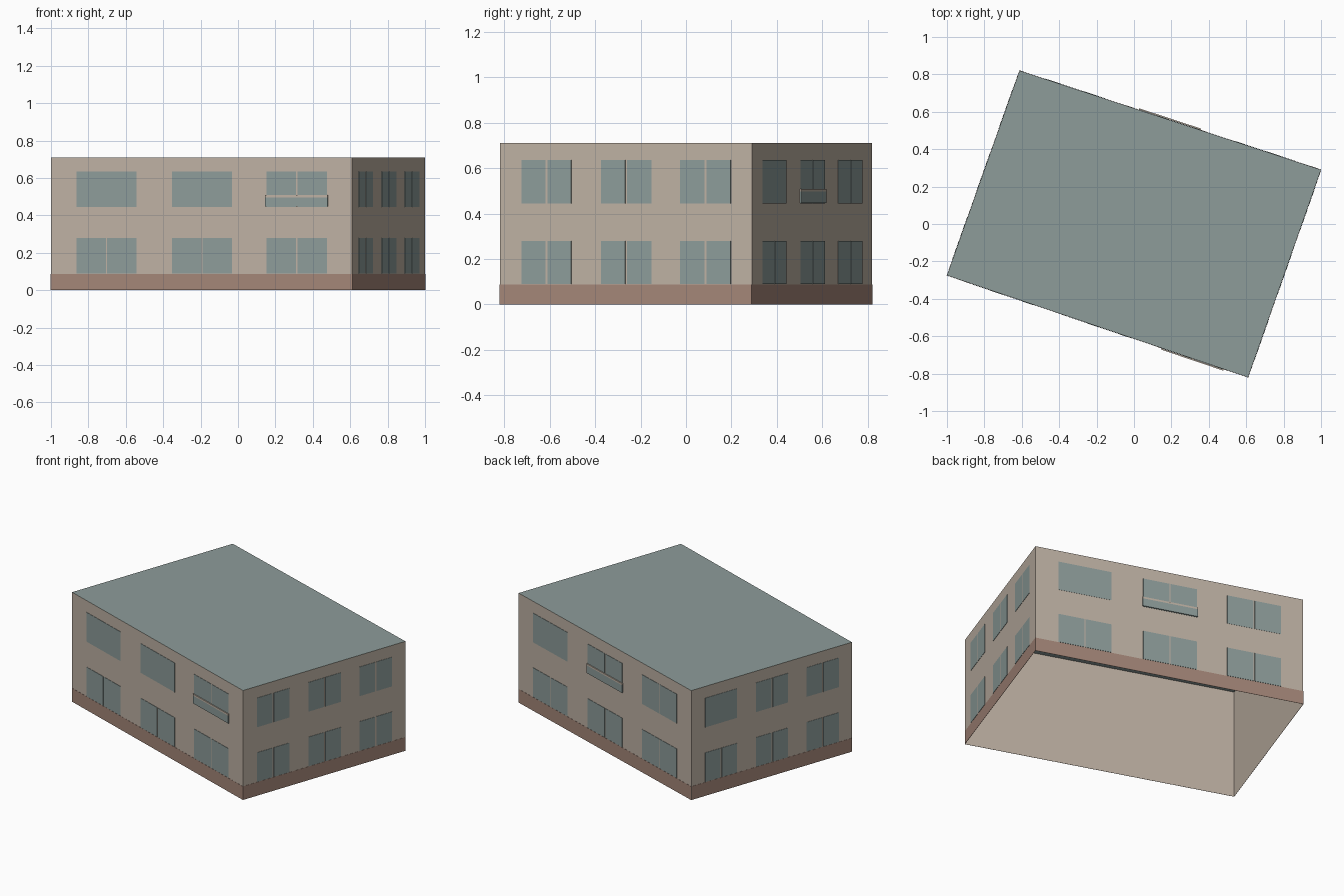
import bpy
import bmesh
from mathutils import Matrix, Vector

cube = bpy.data.objects.get("Cube")
if cube:
    bpy.data.objects.remove(cube, do_unlink=True)


def material(name, rgb):
    """Flat material from 0-255 display values."""
    linear = [((c / 255 + 0.055) / 1.055) ** 2.4 for c in rgb] + [1]
    mat = bpy.data.materials.new(name)
    mat.use_nodes = True
    mat.diffuse_color = linear
    mat.node_tree.nodes["Principled BSDF"].inputs["Base Color"].default_value = linear
    return mat


BEIGE = material("beige_render", (190, 177, 163))
SLATE = material("slate_glass_and_roof", (141, 156, 154))
BRICK = material("brick_plinth", (164, 134, 120))

HEIGHT, PLINTH = 0.71, 0.088
LOWER, UPPER = (0.09, 0.28), (0.445, 0.635)
CORNERS = [Vector(c) for c in ((-1, -0.275, 0), (0.61, -0.82, 0),
                               (1, 0.29, 0), (-0.612, 0.82, 0))]
SIDES = ("front", "left", "back", "right")


def add_object(name, bm, mat):
    mesh = bpy.data.meshes.new(name)
    bm.to_mesh(mesh)
    bm.free()
    mesh.materials.append(mat)
    obj = bpy.data.objects.new(name, mesh)
    bpy.context.collection.objects.link(obj)
    return obj


def add_plate(bm, side, u, z, depth):
    """Thin box on a wall; u and z are spans along and up the wall."""
    start, end = CORNERS[side], CORNERS[(side + 1) % 4]
    along = (end - start).normalized()
    out = along.cross(Vector((0, 0, 1)))
    centre = start.lerp(end, sum(u) / 2) + out * (depth / 2 + 0.0005)
    centre.z = sum(z) / 2
    size = ((end - start).length * (u[1] - u[0]), depth, z[1] - z[0])
    axes = Matrix((along, -out, (0, 0, 1))).transposed().to_4x4()
    matrix = Matrix.Translation(centre) @ axes @ Matrix.Diagonal((*size, 1))
    bmesh.ops.create_cube(bm, size=1, matrix=matrix)


# Wall shell, open underneath
bm = bmesh.new()
base = [bm.verts.new(c) for c in CORNERS]
top = [bm.verts.new(c + Vector((0, 0, HEIGHT))) for c in CORNERS]
for i in range(4):
    j = (i + 1) % 4
    bm.faces.new((base[i], base[j], top[j], top[i]))
add_object("walls", bm, BEIGE)

# Flat roof
bm = bmesh.new()
bm.faces.new([bm.verts.new(c + Vector((0, 0, HEIGHT))) for c in CORNERS])
add_object("flat_roof", bm, SLATE)

# Plinth band
bm = bmesh.new()
for side in range(4):
    add_plate(bm, side, (0, 1), (0, PLINTH), 0.001)
add_object("plinth", bm, BRICK)

# Windows: "p" plain, "m" with a central bar, "b" with a bar and balcony front
COLUMNS = ((0.086, 0.284), (0.402, 0.602), (0.716, 0.917))
UPPER_ROW = ("ppb", "mmm", "pbm", "pmm")
for side, kinds in enumerate(UPPER_ROW):
    glass = bmesh.new()
    panels, rails = bmesh.new(), bmesh.new()
    for (a, b), kind in zip(COLUMNS, kinds):
        mid = (a + b) / 2
        for span, style in ((LOWER, "m"), (UPPER, kind)):
            if style == "p":
                add_plate(glass, side, (a, b), span, 0.002)
            else:
                bar = 0.002 if side in (0, 2) else 0.004
                add_plate(glass, side, (a, mid - bar), span, 0.002)
                add_plate(glass, side, (mid + bar, b), span, 0.002)
        if kind == "b":
            wide = (a - 0.003, b + 0.003)
            add_plate(panels, side, wide, (0.447, 0.497), 0.008)
            add_plate(rails, side, wide, (0.497, 0.508), 0.008)
    add_object(SIDES[side] + "_windows", glass, SLATE)
    if "b" in kinds:
        add_object(SIDES[side] + "_balcony_panel", panels, SLATE)
        add_object(SIDES[side] + "_balcony_rail", rails, BEIGE)
    else:
        panels.free()
        rails.free()
